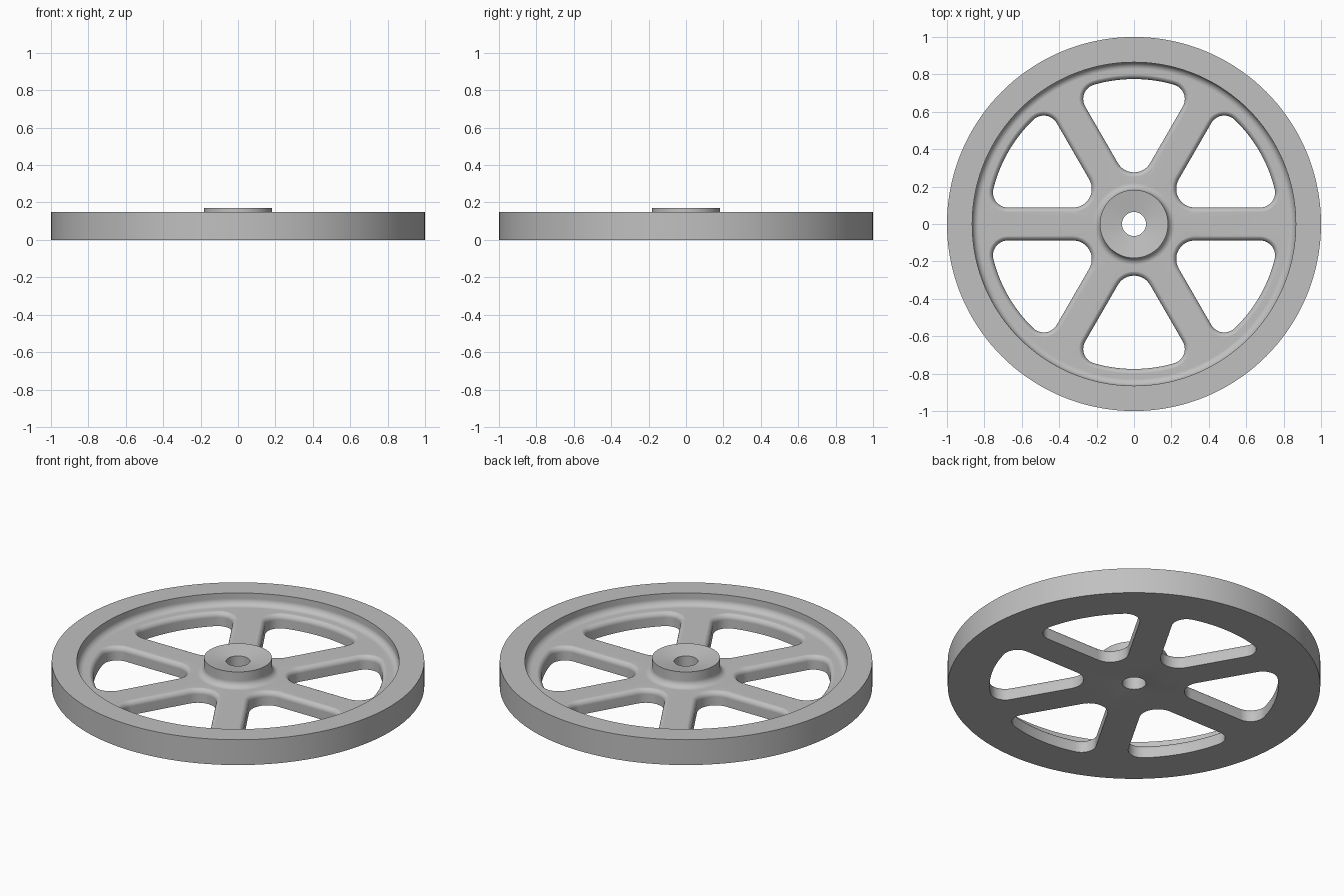
import bpy, bmesh
from math import sin, cos, pi, sqrt, radians, atan2
from mathutils import Vector

if "Cube" in bpy.data.objects:
    bpy.data.objects.remove(bpy.data.objects["Cube"], do_unlink=True)

# Main dimensions
RIM_TOP, HUB_TOP, WEB_TOP = 0.15, 0.17, 0.08
RIM_IN, HUB_R, BORE_R, DISH = 0.865, 0.182, 0.064, 0.02
FILLET = 0.037                    # blend from web into rim and hub
HALF_SPOKE, WINDOW_R = 0.088, 0.775
INNER_R, OUTER_R = 0.1, 0.08      # window corner radii
ROUND = 0.03                      # rounding on top edges of the windows

metal = bpy.data.materials.new("plain_grey_metal")
metal.use_nodes = True
grey = (0.53, 0.53, 0.53, 1)
metal.diffuse_color = grey
metal.node_tree.nodes["Principled BSDF"].inputs["Base Color"].default_value = grey


def arc(cx, cy, r, a0, a1, n):
    return [(cx + r * cos(a0 + (a1 - a0) * i / n),
             cy + r * sin(a0 + (a1 - a0) * i / n)) for i in range(n + 1)]


def make_object(name, bm):
    bmesh.ops.recalc_face_normals(bm, faces=bm.faces)
    mesh = bpy.data.meshes.new(name)
    bm.to_mesh(mesh)
    bm.free()
    mesh.materials.append(metal)
    obj = bpy.data.objects.new(name, mesh)
    bpy.context.collection.objects.link(obj)
    return obj


# Wheel body: one turned cross-section of rim, web and dished hub
centre_z = WEB_TOP + FILLET
profile = [(BORE_R, 0.015), (HUB_R, 0), (1, 0), (1, RIM_TOP), (RIM_IN, RIM_TOP)]
profile += arc(RIM_IN - FILLET, centre_z, FILLET, 0, -pi / 2, 8)
profile += arc(HUB_R + FILLET, centre_z, FILLET, -pi / 2, -pi, 8)
profile += [(HUB_R, HUB_TOP), (BORE_R, HUB_TOP - DISH)]

bm = bmesh.new()
verts = [bm.verts.new((r, 0, z)) for r, z in profile]
edges = [bm.edges.new((v, verts[i - 1])) for i, v in enumerate(verts)]
bmesh.ops.spin(bm, geom=verts + edges, cent=(0, 0, 0), axis=(0, 0, 1),
               angle=2 * pi, steps=144, use_merge=True)
bmesh.ops.remove_doubles(bm, verts=bm.verts, dist=0.00001)
wheel = make_object("spoked_wheel", bm)


def window_outline(grow):
    """Rounded sector between spokes at 0 and 60 degrees, enlarged by grow."""
    mid = radians(30)
    inner = 2 * (HALF_SPOKE + INNER_R)
    reach = WINDOW_R - OUTER_R
    oy = HALF_SPOKE + OUTER_R
    ox = sqrt(reach ** 2 - oy ** 2)
    tilt = atan2(oy, ox)
    far = 2 * mid - tilt
    pts = arc(ox, oy, OUTER_R + grow, -pi / 2, tilt, 10)
    pts += arc(0, 0, WINDOW_R + grow, tilt, far, 16)[1:-1]
    pts += arc(reach * cos(far), reach * sin(far), OUTER_R + grow,
               far, 2 * mid + pi / 2, 10)
    pts += arc(inner * cos(mid), inner * sin(mid), INNER_R + grow,
               mid + 2 * pi / 3, mid + 4 * pi / 3, 14)
    return pts


# Window cutter: straight walls that flare into the rounded top edge
levels = [(-0.1, 0)]
base = WEB_TOP - ROUND + 0.001
for i in range(9):
    a = pi / 2 * i / 8
    levels.append((base + ROUND * sin(a), ROUND * (1 - cos(a))))

bm = bmesh.new()
for k in range(6):
    turn = k * pi / 3
    rings = []
    for z, grow in levels:
        rings.append([bm.verts.new((x * cos(turn) - y * sin(turn),
                                    x * sin(turn) + y * cos(turn), z))
                      for x, y in window_outline(grow)])
    for low, high in zip(rings, rings[1:]):
        for i in range(len(low)):
            bm.faces.new((low[i - 1], low[i], high[i], high[i - 1]))
    bm.faces.new(rings[0])
    bm.faces.new(rings[-1])
cutter = make_object("window_cutter", bm)
cutter.hide_render = True

# Cut the windows, then shade
bpy.ops.object.select_all(action="DESELECT")
wheel.select_set(True)
bpy.context.view_layer.objects.active = wheel
cut = wheel.modifiers.new("windows", "BOOLEAN")
cut.operation = "DIFFERENCE"
cut.solver = "EXACT"
cut.object = cutter
bpy.ops.object.modifier_apply(modifier=cut.name)
bpy.data.objects.remove(cutter, do_unlink=True)
bpy.ops.object.shade_smooth_by_angle(angle=radians(30))
weighted = wheel.modifiers.new("even_shading", "WEIGHTED_NORMAL")
weighted.keep_sharp = True
